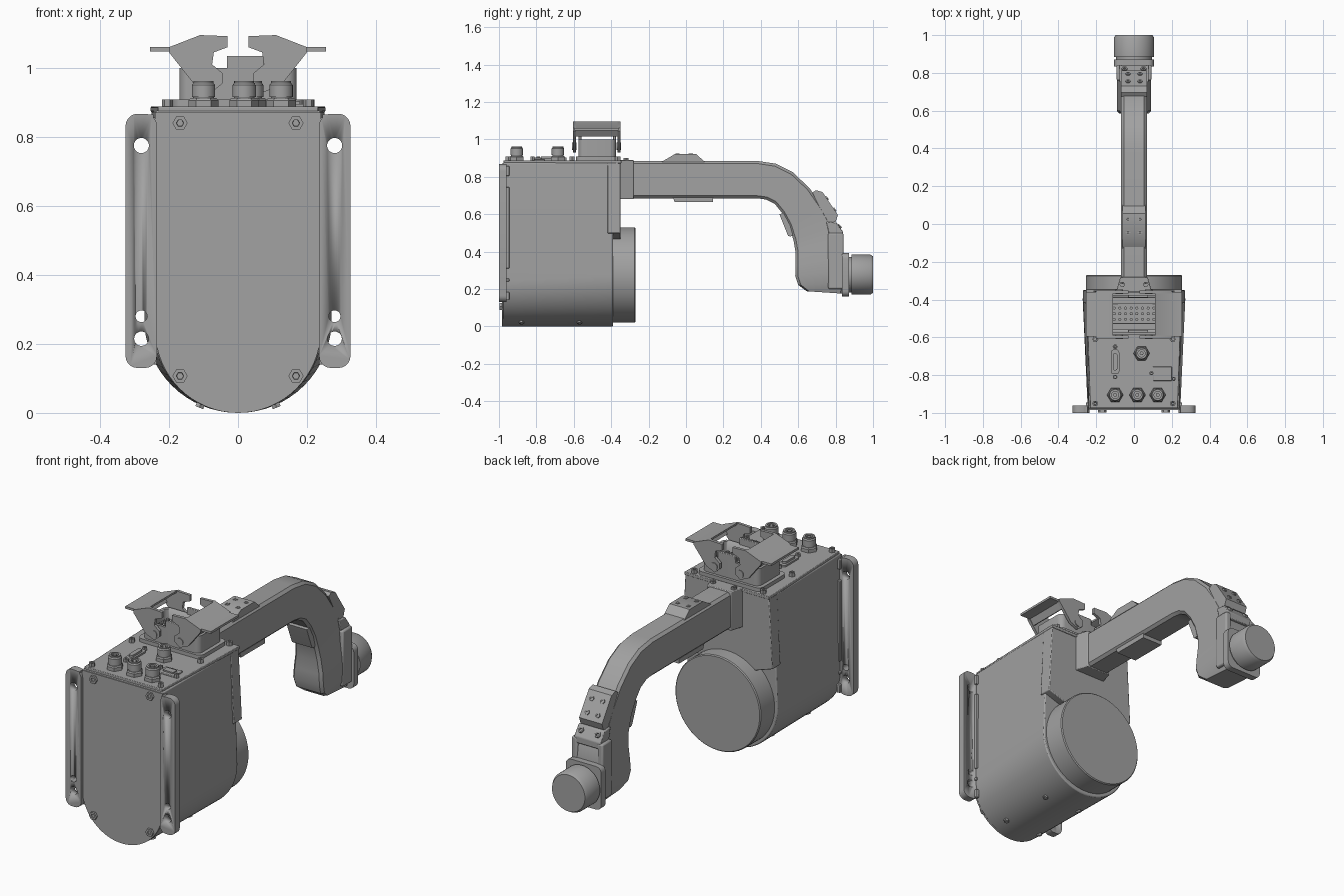
import bpy, bmesh, math
from math import cos, sin, pi
from mathutils import Vector, Matrix

if "Cube" in bpy.data.objects:
    bpy.data.objects.remove(bpy.data.objects["Cube"])

grey = bpy.data.materials.new("plain grey")
grey.use_nodes = True
GREY = (0.36, 0.36, 0.36, 1)
grey.diffuse_color = GREY
grey.node_tree.nodes["Principled BSDF"].inputs["Base Color"].default_value = GREY


def finish(name, bm, bevel=0, smooth=True):
    bmesh.ops.recalc_face_normals(bm, faces=bm.faces)
    mesh = bpy.data.meshes.new(name)
    bm.to_mesh(mesh)
    bm.free()
    mesh.materials.append(grey)
    ob = bpy.data.objects.new(name, mesh)
    bpy.context.collection.objects.link(ob)
    if bevel:
        mod = ob.modifiers.new("bevel", "BEVEL")
        mod.width, mod.segments, mod.limit_method = bevel, 2, "ANGLE"
    if smooth:
        bpy.ops.object.select_all(action="DESELECT")
        ob.select_set(True)
        bpy.context.view_layer.objects.active = ob
        bpy.ops.object.shade_smooth_by_angle(angle=math.radians(32))
    return ob


def loft(name, rings, bevel=0):
    """Skin a list of equal point rings and cap both ends."""
    bm = bmesh.new()
    loops = [[bm.verts.new(p) for p in ring] for ring in rings]
    n = len(loops[0])
    for a, b in zip(loops, loops[1:]):
        for i in range(n):
            j = (i + 1) % n
            bm.faces.new((a[i], a[j], b[j], b[i]))
    bm.faces.new(loops[0])
    bm.faces.new(loops[-1])
    return finish(name, bm, bevel)


def prism(name, pts, axis, a, b, bevel=0):
    """Extrude a flat outline along x, y or z."""
    place = {"x": lambda p, t: (t, p[0], p[1]),
             "y": lambda p, t: (p[0], t, p[1]),
             "z": lambda p, t: (p[0], p[1], t)}[axis]
    return loft(name, [[place(p, t) for p in pts] for t in (a, b)], bevel)


def box(name, x, y, z, bevel=0):
    return prism(name, [(x[0], y[0]), (x[1], y[0]), (x[1], y[1]), (x[0], y[1])],
                 "z", z[0], z[1], bevel)


def rod(name, center, direction, steps, sides=32):
    """Turned part: steps are (distance, radius) along a direction."""
    turn = Vector(direction).to_track_quat("Z", "Y").to_matrix()
    rings = [[Vector(center) + turn @ Vector((r * cos(2 * pi * i / sides),
              r * sin(2 * pi * i / sides), d)) for i in range(sides)] for d, r in steps]
    return loft(name, rings)


def rounded(x0, x1, y0, y1, r):
    corners = [(x1 - r, y1 - r), (x0 + r, y1 - r), (x0 + r, y0 + r), (x1 - r, y0 + r)]
    return [(cx + r * cos((q + k / 5) * pi / 2), cy + r * sin((q + k / 5) * pi / 2))
            for q, (cx, cy) in enumerate(corners) for k in range(6)]


def cut(target, cutters):
    for c in cutters:
        mod = target.modifiers.new("cut", "BOOLEAN")
        mod.operation, mod.solver, mod.object = "DIFFERENCE", "EXACT", c
    bpy.context.view_layer.objects.active = target
    for mod in list(target.modifiers):
        bpy.ops.object.modifier_apply(modifier=mod.name)
    for c in cutters:
        bpy.data.objects.remove(c)


def screw(name, center, direction, r=0.016, h=0.014):
    rod(name, center, direction, [(-0.01, r), (h, r), (h, r * 0.5), (h * 0.5, r * 0.45)], 6)


# Housing: U-shaped section, wider toward the back
def u_ring(y, r, top, height=0.876):
    arc = [(r * cos(pi + pi * k / 32), y, r + r * sin(pi * (1 + k / 32))) for k in range(33)]
    return arc + [(top, y, height), (-top, y, height)]


loft("housing", [u_ring(-0.978, 0.245, 0.24), u_ring(-0.39, 0.272, 0.25)], 0.006)
loft("front_cover", [u_ring(-0.985, 0.24, 0.24, 0.87), u_ring(-0.97, 0.24, 0.24, 0.87)])
prism("rear_upper_block", [(-0.27, 0.5), (-0.15, 0.46), (0.15, 0.46), (0.27, 0.5),
      (0.25, 0.876), (-0.25, 0.876)], "y", -0.42, -0.35, 0.004)
rod("rear_drum", (0, -0.42, 0.275), (0, 1, 0), [(0, 0.255), (0.145, 0.255), (0.15, 0.25)], 64)
prism("top_plate", [(-0.232, -0.975), (0.232, -0.975), (0.253, -0.345), (-0.253, -0.345)],
      "z", 0.872, 0.888, 0.003)
for sx in (-1, 1):
    for z in (0.84, 0.107):
        screw("cover_screw", (sx * 0.168, -0.985, z), (0, -1, 0), 0.022, 0.012)
    for y in (-0.88, -0.57):
        screw("bottom_screw", (sx * 0.11, y, 0.021), (sx * 0.4, 0, -1), 0.014, 0.006)
    for y in (-0.95, -0.61, -0.365):
        screw("plate_screw", (sx * 0.205, y, 0.888), (0, 0, 1), 0.016, 0.02)
    # Mounting flanges with bolt holes
    x0, x1 = sorted((sx * 0.235, sx * 0.326))
    flange = prism("mounting_flange", rounded(x0, x1, 0.13, 0.867, 0.035), "y", -1, -0.96)
    holes = [(0.775, 0.022), (0.28, 0.017), (0.215, 0.021)]
    cut(flange, [rod("hole", (sx * 0.28, -1.1, z), (0, 1, 0), [(0, r), (0.2, r)], 20)
                 for z, r in holes])
    for z0, z1 in ((0.14, 0.185), (0.24, 0.255), (0.31, 0.745), (0.805, 0.857)):
        box("flange_rib", sorted((sx * 0.235, sx * 0.255)), (-0.97, -0.945), (z0, z1), 0.003)
    box("flange_lip", sorted((sx * 0.245, sx * 0.256)), (-1, -0.97), (0.14, 0.865))

# Sockets on the top plate
for x, y in ((-0.1, -0.905), (0.018, -0.905), (0.125, -0.905), (0.04, -0.685)):
    rod("socket_nut", (x, y, 0.88), (0, 0, 1), [(0, 0.043), (0.026, 0.043), (0.032, 0.038)], 6)
    rod("socket", (x, y, 0.9), (0, 0, 1), [(0, 0.03), (0.016, 0.03), (0.016, 0.034),
        (0.05, 0.034), (0.056, 0.029), (0.062, 0.029), (0.062, 0.019), (0.03, 0.019)], 24)
    rod("socket_pin", (x, y, 0.92), (0, 0, 1), [(0, 0.01), (0.04, 0.01)], 12)
prism("serial_port", rounded(-0.122, -0.078, -0.795, -0.665, 0.015), "z", 0.88, 0.897)
prism("serial_port_core", rounded(-0.112, -0.088, -0.775, -0.685, 0.01), "z", 0.89, 0.908)
for y in (-0.81, -0.65):
    screw("port_screw", (-0.1, y, 0.888), (0, 0, 1), 0.013, 0.016)
box("network_port", (0.1, 0.2), (-0.83, -0.755), (0.88, 0.895), 0.003)
box("network_port_core", (0.12, 0.18), (-0.81, -0.775), (0.89, 0.902))
for x, y in ((0.092, -0.79), (0.21, -0.82)):
    screw("port_screw", (x, y, 0.888), (0, 0, 1), 0.012, 0.02)

# Large locking connector
prism("connector_base", rounded(-0.19, 0.19, -0.588, -0.36, 0.03), "z", 0.885, 0.908)
shell = prism("connector_shell", rounded(-0.17, 0.17, -0.575, -0.375, 0.03), "z", 0.9, 1.0)
cut(shell, [prism("pocket", rounded(-0.155, 0.155, -0.558, -0.392, 0.02), "z", 0.925, 1.1)])
box("connector_insert", (-0.13, 0.13), (-0.53, -0.42), (0.92, 0.965), 0.004)
for i in range(8):
    for j in range(3):
        rod("contact", (-0.105 + i * 0.03, -0.505 + j * 0.03, 0.96), (0, 0, 1),
            [(0, 0.008), (0.018, 0.008)], 8)
for y0, y1 in ((-0.575, -0.56), (-0.39, -0.375)):
    box("connector_tongue", (-0.032, 0.075), (y0, y1), (0.98, 1.035), 0.003)
HOOK = [(0.03, 1.06), (0.03, 1.092), (0.11, 1.095), (0.2, 1.06), (0.2, 1.045), (0.125, 0.95),
        (0.075, 0.93), (0.045, 0.955), (0.045, 0.985), (0.075, 1.01), (0.07, 1.045)]
for sx in (-1, 1):
    outline = [(sx * x, z) for x, z in HOOK]
    for y in (-0.605, -0.367):
        prism("lever_hook", outline, "y", y, y + 0.016)
        rod("lever_pivot", (sx * 0.078, y - 0.004, 0.962), (0, 1, 0), [(0, 0.02), (0.024, 0.02)], 16)
    bridge = [(0.11, 1.085), (0.11, 1.095), (0.2, 1.06), (0.255, 1.06), (0.255, 1.048), (0.196, 1.048)]
    prism("lever_bridge", [(sx * x, z) for x, z in bridge], "y", -0.595, -0.36)
    prism("lever_wall", [(sx * x, z) for x, z in ((0.2, 1.055), (0.188, 1.06), (0.165, 1.02),
          (0.175, 1.015))], "y", -0.6, -0.355)

# Curved arm: outer y, outer z, inner y, inner z, half width
STATIONS = [(-0.35, 0.885, -0.35, 0.685, 0.068), (0.38, 0.885, 0.38, 0.685, 0.068),
            (0.48, 0.87, 0.43, 0.678, 0.068), (0.57, 0.825, 0.475, 0.655, 0.068),
            (0.66, 0.74, 0.515, 0.605, 0.068), (0.73, 0.64, 0.55, 0.54, 0.068),
            (0.79, 0.53, 0.575, 0.46, 0.07), (0.83, 0.46, 0.585, 0.4, 0.076),
            (0.84, 0.38, 0.586, 0.33, 0.086), (0.845, 0.3, 0.584, 0.27, 0.09),
            (0.845, 0.23, 0.6, 0.222, 0.086), (0.84, 0.175, 0.645, 0.188, 0.07)]


def arm_ring(yo, zo, yi, zi, w):
    out, inn = Vector((0, yo, zo)), Vector((0, yi, zi))
    c = 0.014
    step = (inn - out).normalized() * c
    side = Vector((1, 0, 0))
    return [out + side * (c - w), out + side * (w - c), out + step + side * w, inn - step + side * w,
            inn + side * (w - c), inn + side * (c - w), inn - step - side * w, out + step - side * w]


loft("arm", [arm_ring(*s) for s in STATIONS])
prism("arm_root", [(-0.095, -0.36), (0.095, -0.36), (0.072, -0.28), (-0.072, -0.28)],
      "z", 0.68, 0.89, 0.004)

# Pads bolted to the arm
prism("top_pad", [(-0.13, 0.88), (-0.06, 0.921), (0.055, 0.921), (0.1, 0.88)], "x", -0.06, 0.06)
prism("lower_pad", [(-0.07, 0.69), (-0.06, 0.664), (0.145, 0.664), (0.145, 0.69)], "x", -0.06, 0.06)
prism("outer_pad", [(0.675, 0.715), (0.695, 0.728), (0.73, 0.718), (0.812, 0.595), (0.8, 0.56),
      (0.76, 0.55)], "x", -0.068, 0.068)
prism("inner_pad", [(0.5, 0.6), (0.505, 0.585), (0.545, 0.485), (0.558, 0.48), (0.6, 0.5),
      (0.54, 0.61)], "x", -0.06, 0.06)
for sx in (-1, 1):
    for t in (-1, 1):
        screw("top_pad_screw", (sx * 0.032, t * 0.035 - 0.01, 0.92), (0, 0, 1), 0.013, 0.004)
        screw("outer_pad_screw", (sx * 0.032, 0.773 + t * 0.02, 0.654 - t * 0.03),
              (0, 0.83, 0.56), 0.013, 0.006)
    screw("root_screw", (sx * 0.062, -0.32, 0.888), (0, 0, 1), 0.015, 0.012)
    screw("wrist_screw", (sx * 0.05, 0.815, 0.53), (0, 0.7, 0.7), 0.016, 0.014)
    box("wrist_cheek", sorted((sx * 0.06, sx * 0.093)), (0.76, 0.842), (0.2, 0.5), 0.008)

# Wrist and round end cap
prism("wrist_cover", [(0.75, 0.56), (0.805, 0.555), (0.84, 0.505), (0.84, 0.47), (0.77, 0.47)],
      "x", -0.078, 0.078, 0.004)
prism("wrist_plate", rounded(-0.105, 0.105, 0.16, 0.392, 0.03), "y", 0.835, 0.872)
rod("end_cap", (0, 0.86, 0.277), (0, 1, 0), [(0, 0.095), (0.025, 0.095), (0.025, 0.107),
    (0.125, 0.107), (0.14, 0.098)], 48)
